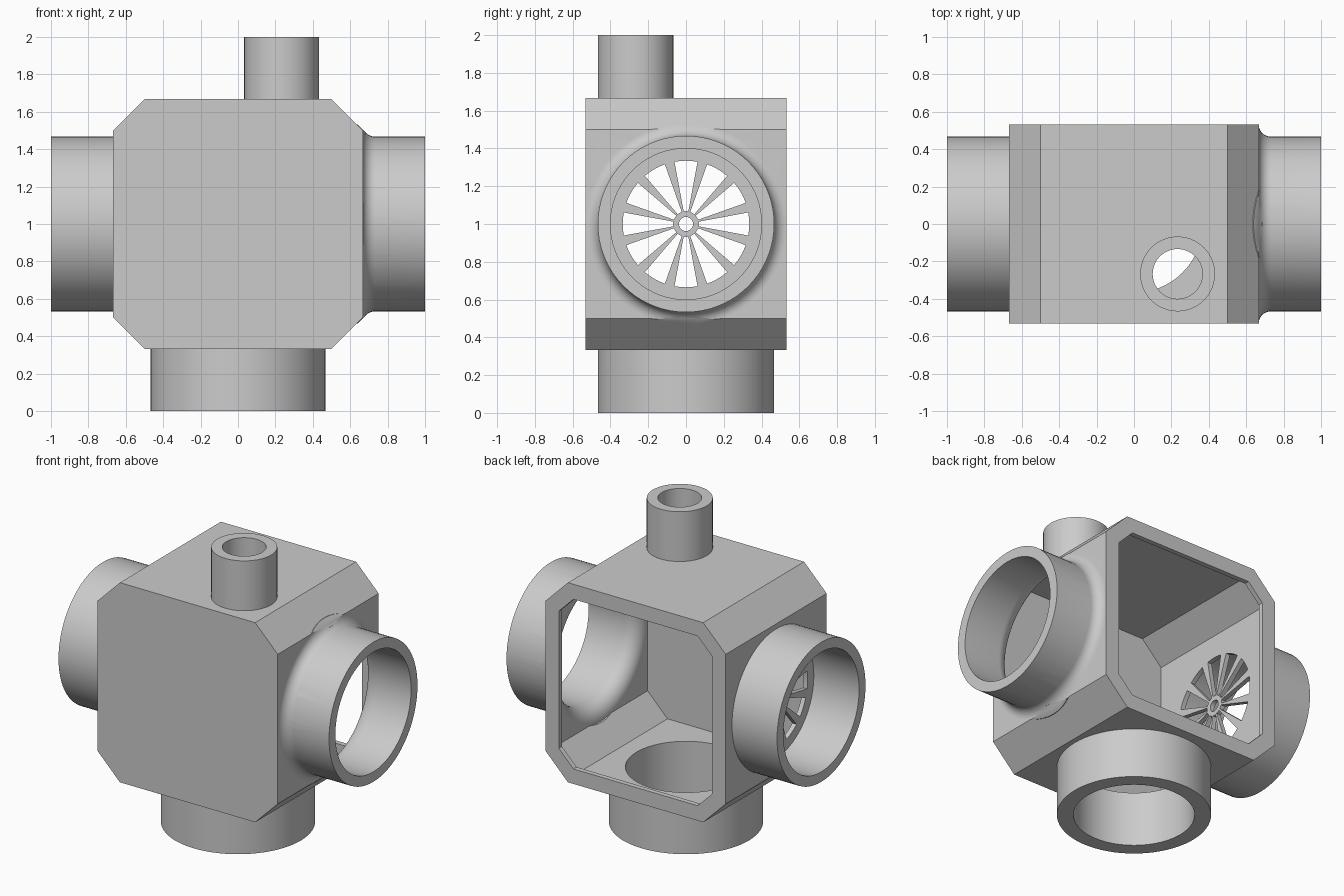
import bpy
import bmesh
from math import sin, cos, pi, radians, sqrt
from mathutils import Vector

cube = bpy.data.objects.get("Cube")
if cube:
    bpy.data.objects.remove(cube, do_unlink=True)

SEGMENTS = 72
CENTRE = Vector((0, 0, 1))
HALF_W, HALF_D, CHAMFER = 0.667, 0.533, 0.167
WALL, LIP = 0.033, 0.1
TUBE_R, BORE_R = 0.467, 0.4

grey = bpy.data.materials.new("plain grey")
grey.use_nodes = True
colour = (0.6, 0.6, 0.6, 1)
grey.diffuse_color = colour
grey.node_tree.nodes["Principled BSDF"].inputs["Base Color"].default_value = colour


def loft(bm, rings):
    """Closed solid through a list of equal-length point rings."""
    loops = [[bm.verts.new(p) for p in ring] for ring in rings]
    for a, b in zip(loops, loops[1:]):
        for i in range(len(a)):
            j = (i + 1) % len(a)
            bm.faces.new((a[i], a[j], b[j], b[i]))
    bm.faces.new(loops[0][::-1])
    bm.faces.new(loops[-1])


def solid(name, *lofts):
    bm = bmesh.new()
    for rings in lofts:
        loft(bm, rings)
    bmesh.ops.recalc_face_normals(bm, faces=bm.faces)
    mesh = bpy.data.meshes.new(name)
    bm.to_mesh(mesh)
    bm.free()
    mesh.materials.append(grey)
    obj = bpy.data.objects.new(name, mesh)
    bpy.context.collection.objects.link(obj)
    return obj


def lathe(name, axis, profile, origin=CENTRE):
    """Solid of revolution; profile is (radius, distance along axis)."""
    turn = Vector((0, 0, 1)).rotation_difference(Vector(axis))
    steps = [2 * pi * i / SEGMENTS for i in range(SEGMENTS)]
    return solid(name, [[origin + turn @ Vector((r * cos(a), r * sin(a), h)) for a in steps]
                        for r, h in profile])


def prism(name, outline, y0, y1):
    """Straight prism along y from an (x, z) outline around the centre."""
    return solid(name, [[CENTRE + Vector((x, y, z)) for x, z in outline] for y in (y0, y1)])


def octagon(inset):
    """Chamfered square outline, offset evenly inwards."""
    half = HALF_W - inset
    c = half - CHAMFER + inset * (2 - sqrt(2))
    return [(c, half), (half, c), (half, -c), (c, -half),
            (-c, -half), (-half, -c), (-half, c), (-c, half)]


def fillet(radius, size, height):
    """Quarter-round flare from a wide wall ring down to the tube radius."""
    arc = [pi / 2 * i / 10 for i in range(11)]
    return [(radius + size * (1 - sin(a)), height + size * (1 - cos(a))) for a in arc]


def combine(target, tool, operation):
    mod = target.modifiers.new("join", "BOOLEAN")
    mod.operation, mod.solver, mod.object = operation, "EXACT", tool
    bpy.context.view_layer.objects.active = target
    bpy.ops.object.modifier_apply(modifier=mod.name)
    bpy.data.objects.remove(tool, do_unlink=True)


LEFT, RIGHT, UP, DOWN = (1, 0, 0), (-1, 0, 0), (0, 0, 1), (0, 0, -1)
pipe_base = Vector((0.233, -0.267, 1))

# Flared collar, trimmed so that it runs flush into the box chamfers
flare = fillet(TUBE_R, 0.065, HALF_W)
collar = lathe("collar", LEFT, [(flare[0][0], 0.62)] + flare)
upper = [(0.6, 0.571), (0.685, 0.486), (0.75, 0.486)]
trim = prism("collar_trim", upper + [(x, -z) for x, z in reversed(upper)], -0.6, 0.6)
combine(collar, trim, "INTERSECT")

# Chamfered box with its ports
body = prism("junction_box", octagon(0), -HALF_D, HALF_D)
additions = [
    collar,
    lathe("flared_port", LEFT, [(TUBE_R, 0.6), (TUBE_R, 1)]),
    lathe("grille_port", RIGHT, [(TUBE_R, 0.6), (TUBE_R, 1)]),
    lathe("bottom_port", DOWN, [(TUBE_R, 0.6), (TUBE_R, 1)]),
    lathe("top_pipe", UP, [(0.2, 0.6), (0.2, 1)], pipe_base),
]
for part in additions:
    combine(body, part, "UNION")

# Thin-walled cavity, lipped opening at the back, and the bores of the ports
mouth = fillet(BORE_R, 0.1, HALF_W - WALL)
cuts = [
    prism("cavity", octagon(WALL), WALL - HALF_D, HALF_D - WALL),
    prism("back_opening", octagon(LIP), 0.3, 0.7),
    lathe("flared_bore", LEFT, [(mouth[0][0], 0.61)] + mouth + [(BORE_R, 1.1)]),
    lathe("grille_bore", RIGHT, [(BORE_R, HALF_W - 0.002), (BORE_R, 1.1)]),
    lathe("bottom_bore", DOWN, [(0.367, 0.5), (0.367, 1.1)]),
    lathe("pipe_bore", UP, [(0.133, 0.5), (0.133, 1.1)], pipe_base),
    lathe("hub_hole", RIGHT, [(0.037, 0.5), (0.037, 0.75)]),
]

# Twelve radial grille slots
slots = []
for i in range(12):
    sweep = [radians(30 * i + t) for t in (-10.5, -5.2, 0, 5.2, 10.5)]
    outline = [(0.335, a) for a in sweep] + [(0.068, a) for a in reversed(sweep)]
    slots.append([[CENTRE + Vector((x, r * cos(a), r * sin(a))) for r, a in outline]
                  for x in (-0.75, -0.5)])
cuts.append(solid("grille_slots", *slots))
for part in cuts:
    combine(body, part, "DIFFERENCE")

# Smooth round surfaces, sharp edges
bpy.ops.object.select_all(action="DESELECT")
body.select_set(True)
bpy.context.view_layer.objects.active = body
bpy.ops.object.shade_smooth_by_angle(angle=radians(30))
